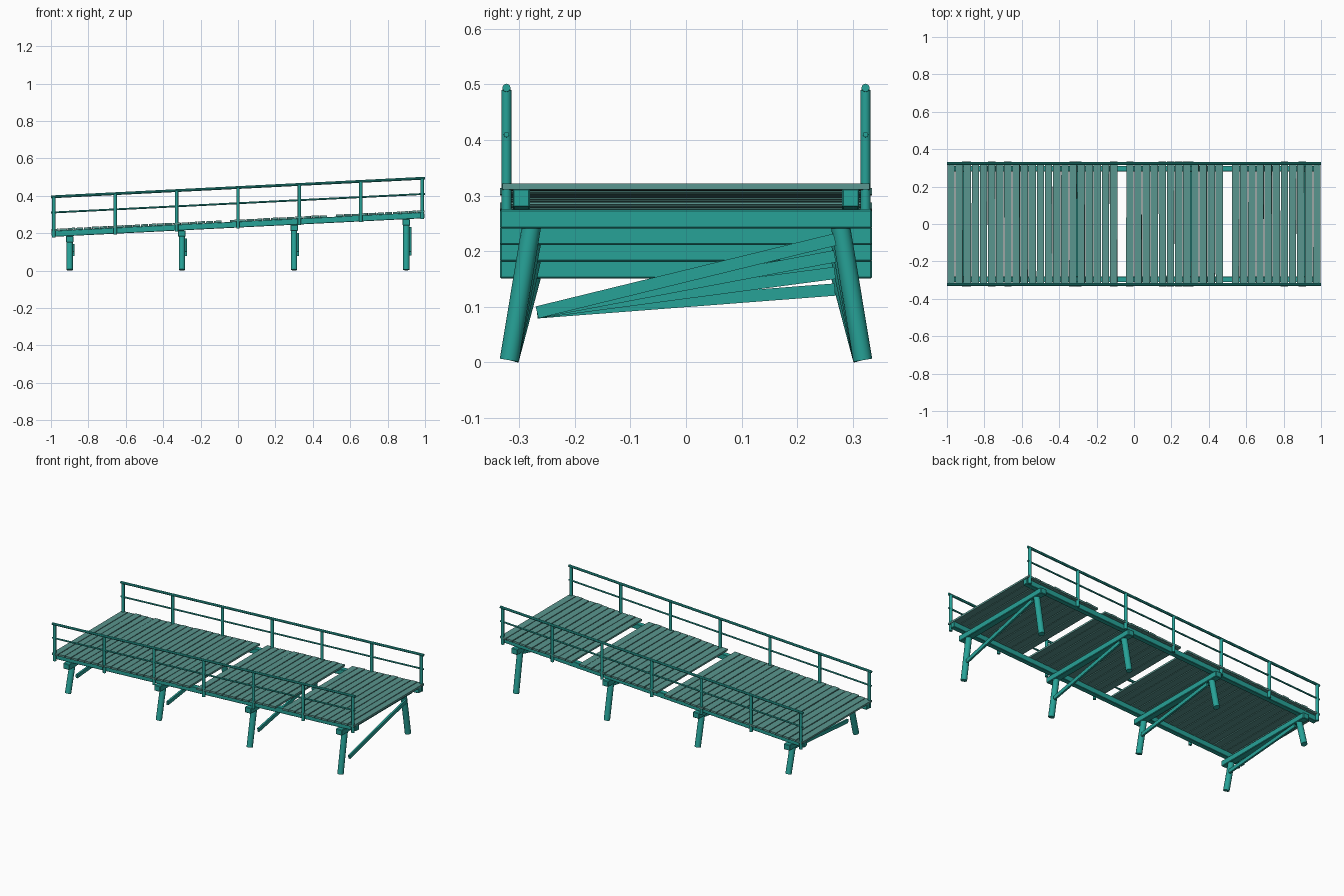
import bpy, math, random
from mathutils import Vector

if "Cube" in bpy.data.objects:
    bpy.data.objects.remove(bpy.data.objects["Cube"])

random.seed(4)
SLOPE = 0.05
TILT = -math.atan(SLOPE)


def material(name, rgb):
    m = bpy.data.materials.new(name)
    m.diffuse_color = (*rgb, 1)
    m.use_nodes = True
    m.node_tree.nodes["Principled BSDF"].inputs["Base Color"].default_value = m.diffuse_color
    return m


teal = material("teal_timber", (0.02, 0.36, 0.31))
grey_teal = material("weathered_plank", (0.10, 0.30, 0.27))


def finish(ob, name, mat, bevel=0.0):
    ob.name = name
    ob.data.materials.append(mat)
    if bevel:
        b = ob.modifiers.new("Bevel", 'BEVEL')
        b.width, b.segments = bevel, 1
    return ob


def box(name, loc, size, rot=(0, 0, 0), mat=teal, bevel=0.0):
    bpy.ops.mesh.primitive_cube_add(size=1, location=loc, rotation=rot)
    ob = bpy.context.object
    ob.scale = size
    bpy.ops.object.transform_apply(location=False, rotation=False, scale=True)
    return finish(ob, name, mat, bevel)


def rod(name, a, b, radius, sides=12):
    a, b = Vector(a), Vector(b)
    d = b - a
    bpy.ops.mesh.primitive_cylinder_add(vertices=sides, radius=radius, depth=d.length,
                                        location=(a + b) / 2)
    ob = bpy.context.object
    ob.rotation_euler = d.to_track_quat('Z', 'Y').to_euler()
    bpy.ops.object.shade_smooth_by_angle(angle=math.radians(40))
    return finish(ob, name, teal)


def on_slope(z, x):
    return z + SLOPE * x


# Deck planks, two of them missing
COUNT, MISSING = 46, (21, 34)
pitch = 2 / COUNT
for i in range(COUNT):
    if i in MISSING:
        continue
    x = -1 + pitch * (i + 0.5)
    box("deck_plank", (x, 0, on_slope(0.267, x) + random.uniform(-0.001, 0.001)),
        (0.039, 0.664 + random.uniform(-0.006, 0.006), 0.011),
        (0, TILT, random.uniform(-0.002, 0.002)), grey_teal)

for side, label in ((-1, "front"), (1, "back")):
    # Stringer under the deck
    box(label + "_stringer", (0, side * 0.296, 0.246), (1.995, 0.03, 0.032),
        (0, TILT, 0), bevel=0.002)
    # Handrail and middle rail
    y = side * 0.323
    rod(label + "_handrail", (-1, y, on_slope(0.444, -1)), (1, y, on_slope(0.444, 1)), 0.0075, 8)
    rod(label + "_middle_rail", (-1, y, on_slope(0.36, -1)), (1, y, on_slope(0.36, 1)), 0.005, 8)
    # Railing posts
    for k in range(-3, 4):
        x = k * 0.985 / 3
        rod(label + "_rail_post", (x, y, on_slope(0.226, x)), (x, y, on_slope(0.441, x)), 0.009)

# Trestle bents: cap beam, splayed legs, diagonal brace
for x in (-0.9, -0.3, 0.3, 0.9):
    cap_low = on_slope(0.196, x)
    box("cap_beam", (x, 0, cap_low + 0.017), (0.04, 0.67, 0.034), bevel=0.003)
    for side in (-1, 1):
        rod("trestle_leg", (x, side * 0.318, 0.004), (x, side * 0.278, cap_low + 0.004), 0.0172, 14)
    a, b = Vector((x + 0.021, -0.268, 0.09)), Vector((x + 0.021, 0.268, cap_low - 0.02))
    d = b - a
    box("diagonal_brace", (a + b) / 2, (0.011, d.length, 0.022),
        (math.atan2(d.z, d.y), 0, 0))
